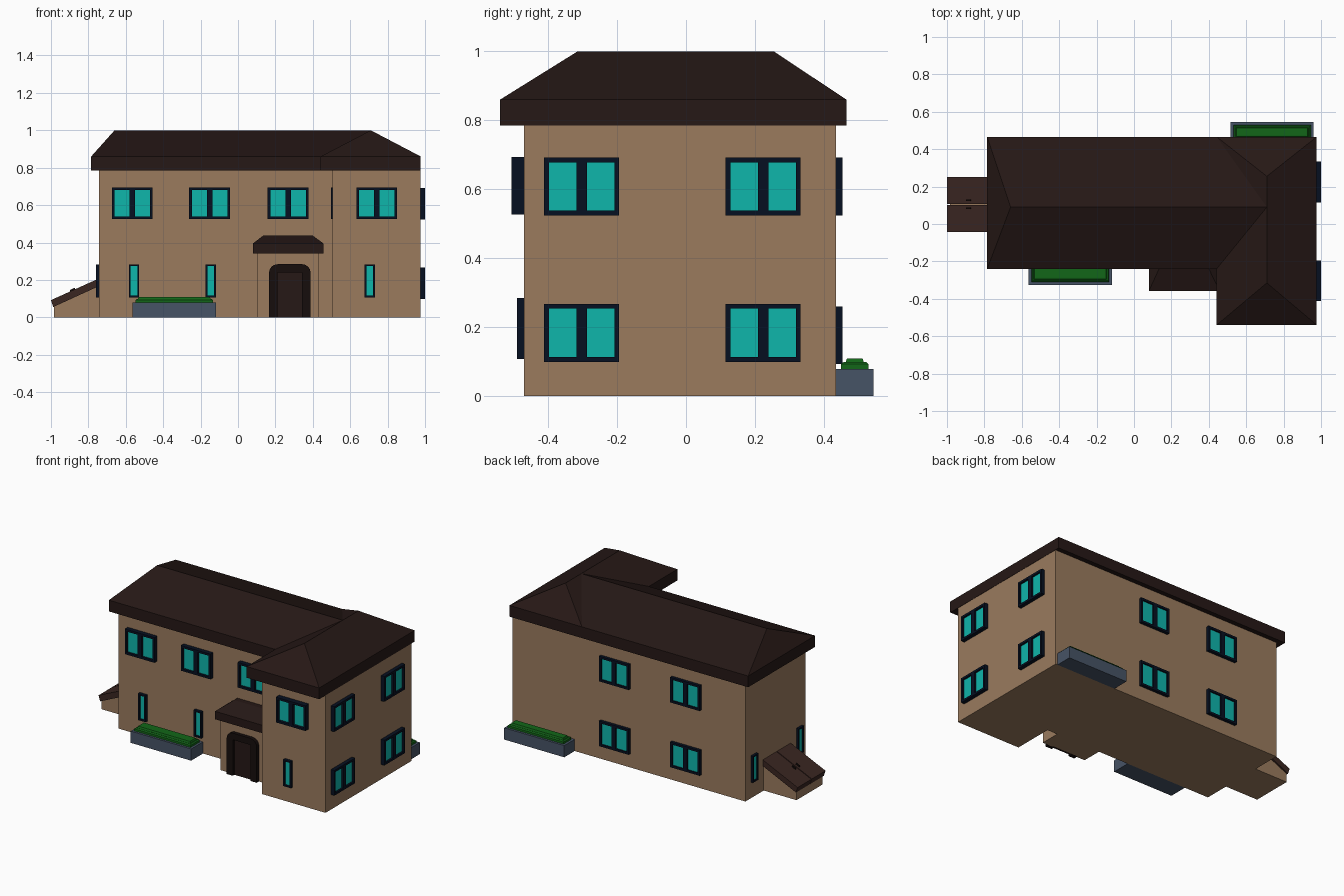
import bpy, bmesh, math
from mathutils import Matrix, Vector

if "Cube" in bpy.data.objects:
    bpy.data.objects.remove(bpy.data.objects["Cube"])

# ---------- materials ----------
def mat(name, r, g, b):
    m = bpy.data.materials.new(name)
    m.diffuse_color = [(c / 255) ** 2.2 for c in (r, g, b)] + [1]
    m.use_nodes = True
    m.node_tree.nodes["Principled BSDF"].inputs["Base Color"].default_value = m.diffuse_color
    return m

WALL = mat("wall_tan", 153, 122, 94)
ROOF = mat("roof_brown", 42, 30, 28)
HATCH = mat("hatch_brown", 60, 42, 38)
DOOR = mat("door_dark", 28, 21, 20)
FRAME = mat("frame_navy", 15, 23, 38)
GLASS = mat("glass_teal", 22, 180, 170)
STONE = mat("planter_slate", 72, 84, 102)
LEAF = mat("hedge_green", 25, 102, 30)

# ---------- helpers ----------
def finish(name, bm, material):
    bmesh.ops.remove_doubles(bm, verts=bm.verts, dist=1e-5)
    bmesh.ops.recalc_face_normals(bm, faces=bm.faces)
    me = bpy.data.meshes.new(name)
    bm.to_mesh(me)
    bm.free()
    me.materials.append(material)
    ob = bpy.data.objects.new(name, me)
    bpy.context.collection.objects.link(ob)
    return ob

def skin(bm, loops):
    """Bridge matching 3D loops and cap both ends."""
    rows = [[bm.verts.new(p) for p in loop] for loop in loops]
    n = len(rows[0])
    for a, b in zip(rows, rows[1:]):
        for i in range(n):
            j = (i + 1) % n
            bm.faces.new((a[i], a[j], b[j], b[i]))
    bm.faces.new(rows[0])
    bm.faces.new(rows[-1])

def loft(name, loops, material):
    bm = bmesh.new()
    skin(bm, loops)
    return finish(name, bm, material)

def rect(x0, x1, y0, y1, z):
    return [(x0, y0, z), (x1, y0, z), (x1, y1, z), (x0, y1, z)]

def along_y(name, profile, y0, y1, material):
    return loft(name, [[(x, y, z) for x, z in profile] for y in (y0, y1)], material)

def boxes(name, parts, material, matrix=Matrix()):
    bm = bmesh.new()
    for x0, x1, y0, y1, z0, z1 in parts:
        skin(bm, [rect(x0, x1, y0, y1, z0), rect(x0, x1, y0, y1, z1)])
    bm.transform(matrix)
    return finish(name, bm, material)

# local window: wall plane is y = 0, outward is -y; 'turn' rotates it about z
def window(name, x, y, z, turn, w, h, depth, border, mullion=0):
    m = Matrix.Translation((x, y, z)) @ Matrix.Rotation(math.radians(turn), 4, 'Z')
    a, b = w / 2, h / 2
    bars = [(-a, -a + border, -depth, 0, -b, b), (a - border, a, -depth, 0, -b, b),
            (-a + border, a - border, -depth, 0, -b, -b + border),
            (-a + border, a - border, -depth, 0, b - border, b)]
    if mullion:
        bars.append((-mullion / 2, mullion / 2, -depth, 0, -b + border, b - border))
    boxes(name + "_frame", bars, FRAME, m)
    i = border * 0.9
    boxes(name + "_glass", [(-a + i, a - i, -depth * 0.5, 0, -b + i, b - i)], GLASS, m)

def wide(name, x, y, z, turn, depth=0.022):
    window(name, x, y, z, turn, 0.218, 0.168, depth, 0.014, 0.03)

def narrow(name, x, y, turn, depth=0.02):
    window(name, x, y, 0.195, turn, 0.056, 0.177, depth, 0.01)

def hip_roof(name, eave, ridge, z0, z1, z2):
    loft(name, [rect(*eave, z0), rect(*eave, z1), rect(*ridge, z2)], ROOF)

# ---------- walls: one L-shaped block ----------
plan = [(-0.743, -0.2), (0.505, -0.2), (0.505, -0.47), (0.975, -0.47),
        (0.975, 0.435), (-0.743, 0.435)]
loft("house_walls", [[(x, y, z) for x, y in plan] for z in (0, 0.8)], WALL)

# ---------- roofs ----------
hip_roof("main_roof", (-0.785, 0.71, -0.24, 0.466), (-0.66, 0.71, 0.09, 0.09), 0.785, 0.86, 1.0)
hip_roof("wing_roof", (0.442, 0.977, -0.54, 0.466), (0.71, 0.71, -0.315, 0.255), 0.785, 0.86, 1.0)

# ---------- porch and door ----------
boxes("porch_walls", [(0.105, 0.43, -0.333, -0.2, 0, 0.36)], WALL)
hip_roof("porch_roof", (0.08, 0.457, -0.357, -0.2), (0.136, 0.398, -0.235, -0.2), 0.342, 0.395, 0.438)

cx, hw, top, r = 0.277, 0.111, 0.284, 0.045
arch = [(cx - hw, 0)]
for ccx, start in ((cx - hw + r, 180), (cx + hw - r, 90)):
    for k in range(5):
        t = math.radians(start - k * 22.5)
        arch.append((ccx + r * math.cos(t), top - r + r * math.sin(t)))
arch += [(cx + hw, 0), (cx + 0.065, 0), (cx + 0.065, 0.24), (cx - 0.065, 0.24), (cx - 0.065, 0)]
along_y("door_frame", arch, -0.357, -0.325, DOOR)
boxes("front_door", [(cx - 0.067, cx + 0.067, -0.34, -0.325, 0, 0.242)], ROOF)

# ---------- windows ----------
for i, x in enumerate((-0.565, -0.152, 0.268)):
    wide(f"front_upper_window_{i}", x, -0.2, 0.61, 0, 0.03)
wide("wing_upper_window", 0.742, -0.47, 0.61, 0, 0.036)
wide("wing_side_window", 0.505, -0.335, 0.61, -90, 0.008)
for i, x in enumerate((-0.556, -0.146)):
    narrow(f"front_lower_window_{i}", x, -0.2, 0)
narrow("wing_lower_window", 0.705, -0.47, 0)
for i, y in enumerate((-0.303, 0.224)):
    for floor, z in (("upper", 0.608), ("lower", 0.183)):
        wide(f"right_{floor}_window_{i}", 0.975, y, z, 90, 0.025)
for i, x in enumerate((0.215, -0.31)):
    for floor, z in (("upper", 0.608), ("lower", 0.176)):
        wide(f"back_{floor}_window_{i}", x, 0.435, z, 180, 0.02)
for i, y in enumerate((-0.13, 0.35)):
    narrow(f"left_window_{i}", -0.743, y, -90, 0.016)

# ---------- planters with stepped hedges ----------
def planter(name, x0, x1, y0, y1):
    boxes(name + "_box", [(x0, x1, y0, y1, 0, 0.078)], STONE)
    steps = [(0.015, 0.07), (0.015, 0.092), (0.022, 0.098), (0.028, 0.096),
             (0.032, 0.108), (0.04, 0.109)]
    loft(name + "_hedge", [rect(x0 + d, x1 - d, y0 + d, y1 - d, z) for d, z in steps], LEAF)

planter("front_planter", -0.564, -0.118, -0.325, -0.2)
planter("back_planter", 0.517, 0.96, 0.435, 0.545)

# ---------- cellar hatch on the left side ----------
along_y("hatch_base", [(-0.985, 0), (-0.743, 0), (-0.743, 0.18), (-0.985, 0.075)], -0.032, 0.242, WALL)
slab = [(-0.988, 0.055), (-0.743, 0.167), (-0.743, 0.208), (-1.0, 0.092)]
for i, (y0, y1) in enumerate(((-0.042, 0.102), (0.108, 0.252))):
    along_y(f"hatch_door_{i}", slab, y0, y1, HATCH)
grip = [(-0.9, 0.132), (-0.87, 0.146), (-0.873, 0.158), (-0.897, 0.147)]
for i, y in enumerate((0.08, 0.122)):
    along_y(f"hatch_handle_{i}", grip, y, y + 0.008, DOOR)
